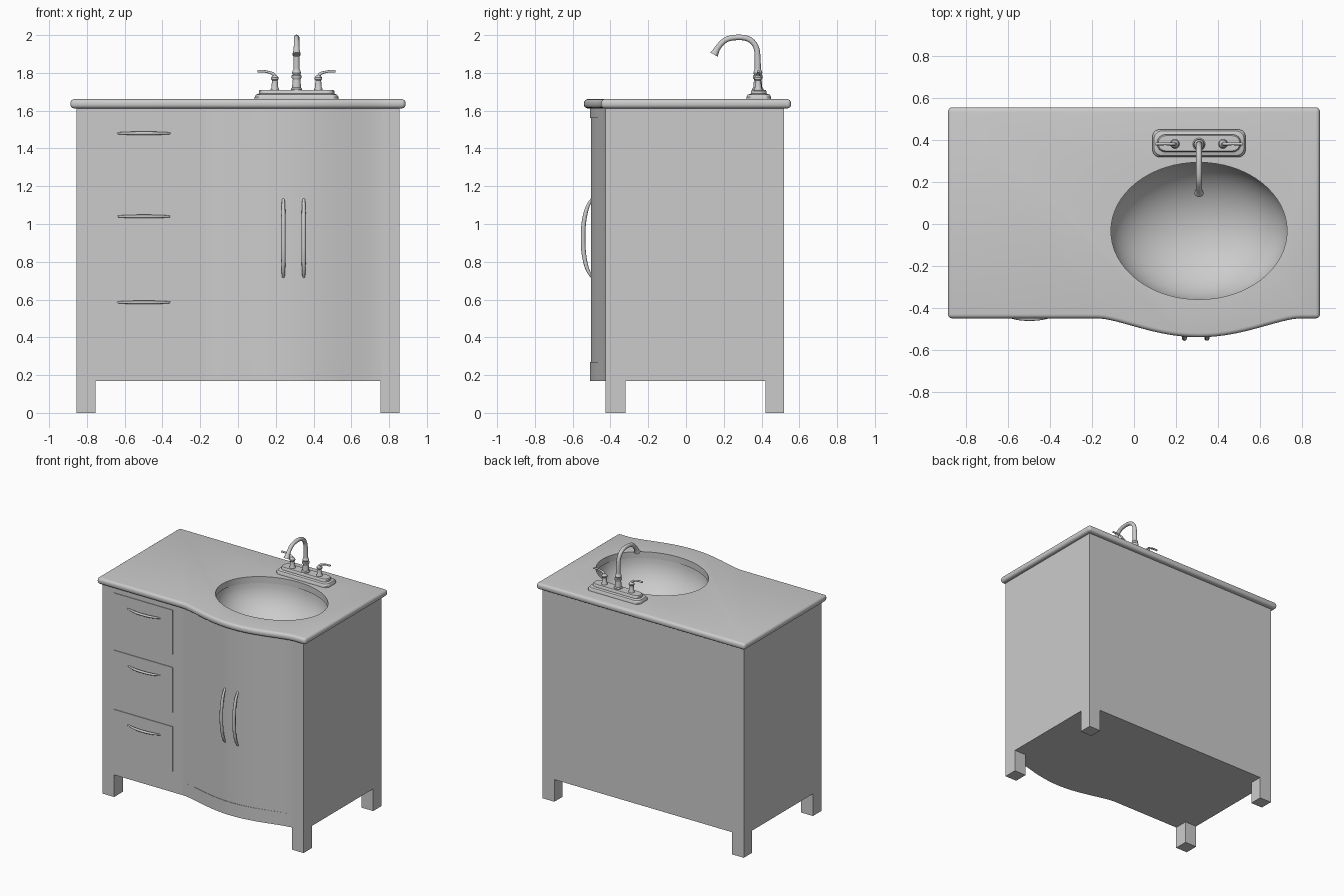
import bpy, bmesh, math

if "Cube" in bpy.data.objects:
    bpy.data.objects.remove(bpy.data.objects["Cube"])

PI = math.pi


def finish(ob, angle=35):
    bpy.ops.object.select_all(action='DESELECT')
    ob.select_set(True)
    bpy.context.view_layer.objects.active = ob
    bpy.ops.object.shade_smooth_by_angle(angle=math.radians(angle))


def loft(name, rings, caps=(True, True), flip=False, smooth=True):
    """Bridge equal-length closed rings of points into one surface."""
    bm = bmesh.new()
    loops = [[bm.verts.new(p) for p in ring] for ring in rings]
    n = len(loops[0])
    for a, b in zip(loops, loops[1:]):
        for i in range(n):
            j = (i + 1) % n
            bm.faces.new((a[i], a[j], b[j], b[i]))
    if caps[0]:
        bm.faces.new(loops[0][::-1])
    if caps[1]:
        bm.faces.new(loops[-1])
    if all(caps):
        bmesh.ops.recalc_face_normals(bm, faces=bm.faces)
    if flip:
        bmesh.ops.reverse_faces(bm, faces=bm.faces)
    me = bpy.data.meshes.new(name)
    bm.to_mesh(me)
    bm.free()
    ob = bpy.data.objects.new(name, me)
    bpy.context.collection.objects.link(ob)
    if smooth:
        finish(ob)
    return ob


def prism(name, outline, z0, z1, caps=(True, True)):
    return loft(name, [[(x, y, z) for x, y in outline] for z in (z0, z1)], caps)


def box(name, x0, x1, y0, y1, z0, z1, caps=(True, True)):
    return prism(name, [(x0, y0), (x1, y0), (x1, y1), (x0, y1)], z0, z1, caps)


def ellipse(cx, cy, rx, ry, z, n=32):
    return [(cx + rx * math.cos(2 * PI * i / n), cy + ry * math.sin(2 * PI * i / n), z)
            for i in range(n)]


def lathe(name, cx, cy, profile, n=24):
    return loft(name, [ellipse(cx, cy, r, r, z, n) for r, z in profile])


def rounded(cx, cy, hx, hy, r, z, seg=8):
    pts = []
    for k, (sx, sy) in enumerate([(1, 1), (-1, 1), (-1, -1), (1, -1)]):
        for i in range(seg + 1):
            a = PI / 2 * (k + i / seg)
            pts.append((cx + sx * (hx - r) + r * math.cos(a),
                        cy + sy * (hy - r) + r * math.sin(a), z))
    return pts


def tube(name, pts, radius, taper):
    cu = bpy.data.curves.new(name, 'CURVE')
    cu.dimensions = '3D'
    cu.bevel_depth = radius
    cu.bevel_resolution = 4
    cu.use_fill_caps = True
    sp = cu.splines.new('NURBS')
    sp.points.add(len(pts) - 1)
    for p, co, t in zip(sp.points, pts, taper):
        p.co = (*co, 1)
        p.radius = t
    sp.use_endpoint_u = True
    sp.order_u = 3
    sp.resolution_u = 6
    ob = bpy.data.objects.new(name, cu)
    bpy.context.collection.objects.link(ob)
    bpy.ops.object.select_all(action='DESELECT')
    ob.select_set(True)
    bpy.context.view_layer.objects.active = ob
    bpy.ops.object.convert(target='MESH')
    finish(bpy.context.view_layer.objects.active, 50)


def bow(cx, hw, base, amp, x0, x1, n=32):
    """Bowed front edge between x0 and x1."""
    pts = []
    for i in range(n + 1):
        x = x0 + (x1 - x0) * i / n
        t = min(1, abs((x - cx) / hw))
        pts.append((x, base - amp * (1 - t * t) ** 1.6))
    return pts


# Cabinet body (open under the counter) and legs
FRONT, BACK, SIDE = -0.425, 0.52, 0.855
box("cabinet_body", -SIDE, SIDE, FRONT, BACK, 0.17, 1.615, (True, False))
for sx, side in ((-1, "left"), (1, "right")):
    xs = sorted((sx * SIDE, sx * (SIDE - 0.1)))
    box(f"front_leg_{side}", *xs, FRONT, FRONT + 0.105, 0, 0.17)
    box(f"back_leg_{side}", *xs, BACK - 0.1, BACK, 0, 0.17)

# Bowed rails and doors
CX, HW = 0.295, 0.465


def bowed_part(name, amp, x0, x1, z0, z1):
    back = [(x1, FRONT + 0.01), (x0, FRONT + 0.01)]
    prism(name, bow(CX, HW, FRONT, amp, x0, x1) + back, z0, z1)


bowed_part("bottom_rail", 0.083, CX - HW, CX + HW, 0.17, 0.27)
bowed_part("top_rail", 0.083, CX - HW, CX + HW, 1.56, 1.615)
bowed_part("left_door", 0.079, CX - HW, CX, 0.27, 1.56)
bowed_part("right_door", 0.079, CX, CX + HW, 0.27, 1.56)

# Drawers and their pulls
for i, (z0, z1) in enumerate([(1.23, 1.57), (0.785, 1.13), (0.33, 0.675)]):
    box(f"drawer_{i + 1}", -0.755, -0.255, FRONT - 0.005, FRONT + 0.02, z0, z1)
    h = z1 - 0.09
    tube(f"drawer_pull_{i + 1}",
         [(-0.498 + dx, y, h) for dx, y in
          [(-0.143, -0.425), (-0.12, -0.435), (-0.06, -0.45), (0, -0.454),
           (0.06, -0.45), (0.12, -0.435), (0.143, -0.425)]],
         0.009, [0.5, 0.7, 1, 1, 1, 0.7, 0.5])

# Door pulls
for x, side in ((0.24, "left"), (0.348, "right")):
    tube(f"door_pull_{side}",
         [(x, y, 0.925 + dz) for dz, y in
          [(-0.205, -0.498), (-0.18, -0.52), (-0.09, -0.542), (0, -0.546),
           (0.09, -0.542), (0.18, -0.52), (0.205, -0.498)]],
         0.012, [0.6, 0.8, 1, 1, 1, 0.8, 0.6])

# Countertop with rounded edge and sink opening
SX, SY = 0.31, -0.033
outline = [(-0.887, -0.45)] + bow(SX, 0.48, -0.45, 0.09, SX - 0.48, SX + 0.48)
outline += [(0.887, -0.45), (0.887, 0.556), (-0.887, 0.556)]
top = loft("countertop", [[(x, y, z) for x, y in outline] for z in (1.612, 1.661)], smooth=False)
cutter = loft("sink_cutter", [ellipse(SX, SY, 0.42, 0.327, z, 64) for z in (1.5, 1.8)], smooth=False)
cutter.hide_render = True
bev = top.modifiers.new("edge", 'BEVEL')
bev.width, bev.segments, bev.use_clamp_overlap = 0.02, 4, False
bev.limit_method, bev.angle_limit = 'ANGLE', math.radians(40)
cut = top.modifiers.new("hole", 'BOOLEAN')
cut.object, cut.operation, cut.solver = cutter, 'DIFFERENCE', 'EXACT'
bpy.context.view_layer.objects.active = top
for m in ("edge", "hole"):
    bpy.ops.object.modifier_apply(modifier=m)
bpy.data.objects.remove(cutter)
finish(top)

# Sink bowl
bowl = []
for i in range(15):
    a = PI / 2 * i / 14.3
    bowl.append(ellipse(SX, SY, 0.428 * math.cos(a), 0.335 * math.cos(a),
                        1.613 - 0.29 * math.sin(a), 64))
loft("sink_bowl", bowl[::-1], (True, False), flip=True)

# Tap base plate
FX, FY = 0.31, 0.385
loft("tap_base", [rounded(FX, FY, *r) for r in
     [(0.222, 0.066, 0.035, 1.655), (0.222, 0.066, 0.035, 1.672),
      (0.214, 0.058, 0.035, 1.685), (0.2, 0.042, 0.04, 1.69),
      (0.2, 0.041, 0.04, 1.703), (0.194, 0.036, 0.035, 1.71)]])

# Spout stem and arched spout
lathe("spout_stem", FX, FY - 0.005, [
    (0.03, 1.705), (0.03, 1.715), (0.024, 1.722), (0.02, 1.765), (0.026, 1.775),
    (0.026, 1.785), (0.02, 1.79), (0.024, 1.8), (0.02, 1.812), (0.015, 1.82)])
tube("spout", [(FX, y, z) for y, z in
     [(0.38, 1.8), (0.38, 1.87), (0.375, 1.94), (0.335, 1.983), (0.275, 1.99),
      (0.21, 1.98), (0.172, 1.94), (0.158, 1.915), (0.148, 1.897)]],
     0.0145, [1.15, 1.1, 1, 1, 1, 1, 1, 1.15, 1.55])

# Tap handles with levers
for s, side in ((-1, "left"), (1, "right")):
    x = FX + s * 0.115
    lathe(f"{side}_tap_handle", x, FY - 0.003, [
        (0.022, 1.705), (0.022, 1.715), (0.018, 1.722), (0.015, 1.76), (0.02, 1.766),
        (0.02, 1.775), (0.012, 1.785), (0.008, 1.79)], 20)
    tube(f"{side}_tap_lever", [(x + s * dx, FY - 0.003, z) for dx, z in
         [(0, 1.775), (0.005, 1.795), (0.03, 1.803), (0.06, 1.81), (0.092, 1.808)]],
         0.008, [1.2, 1.1, 0.8, 0.8, 0.9])
